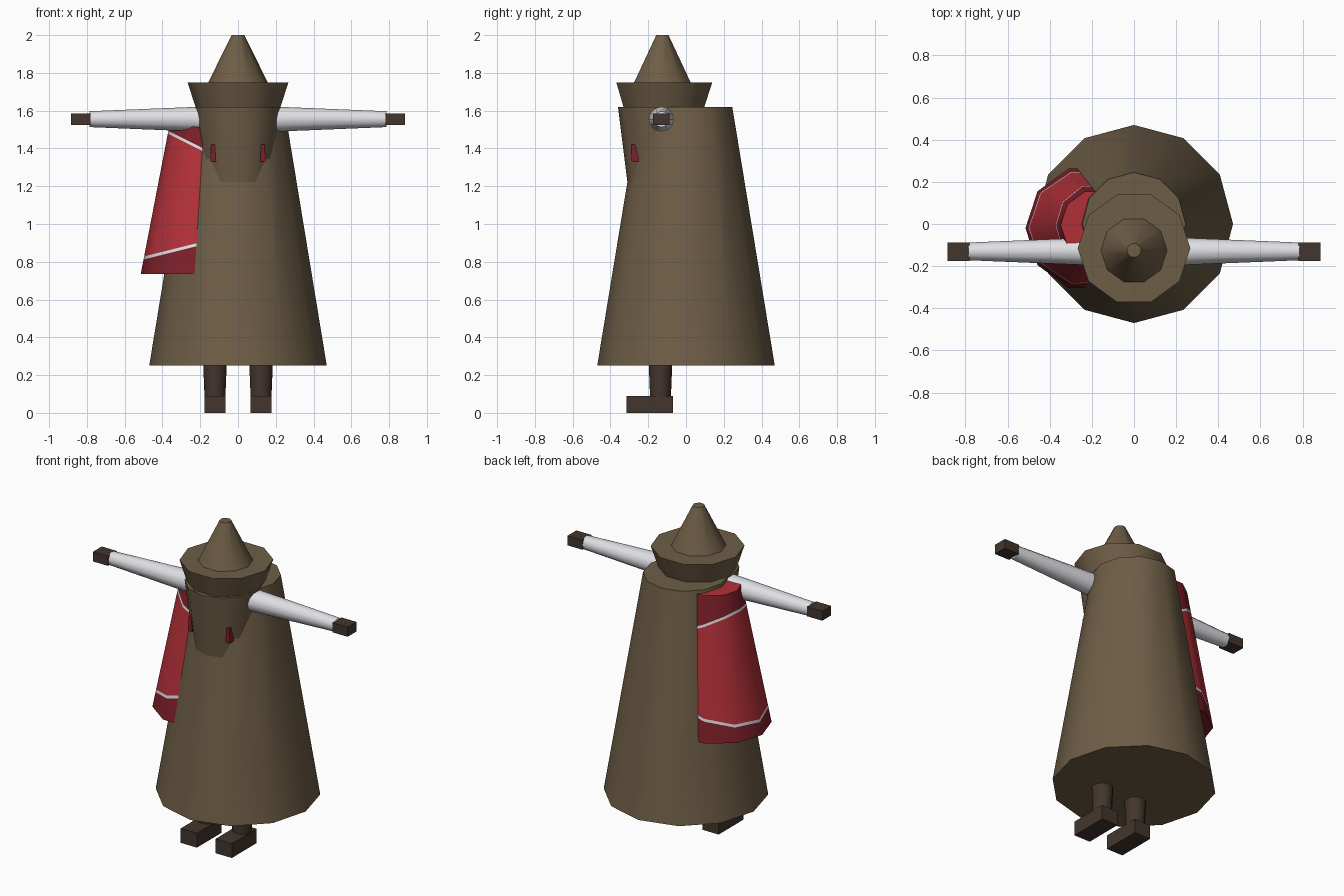
import bpy, bmesh, math
from mathutils import Vector

if "Cube" in bpy.data.objects:
    bpy.data.objects.remove(bpy.data.objects["Cube"])


def material(name, rgb):
    m = bpy.data.materials.new(name)
    m.diffuse_color = (*rgb, 1)
    m.use_nodes = True
    m.node_tree.nodes["Principled BSDF"].inputs["Base Color"].default_value = m.diffuse_color
    return m


BROWN = material("cloth_brown", (0.155, 0.11, 0.061))
DARK = material("leather_dark_brown", (0.055, 0.036, 0.027))
WHITE = material("sleeve_white", (0.74, 0.74, 0.78))
RED = material("cape_red", (0.45, 0.03, 0.04))
DEEP = material("hem_deep_red", (0.21, 0.014, 0.022))


def finish(bm, name, mats, angle=42):
    bmesh.ops.recalc_face_normals(bm, faces=bm.faces)
    me = bpy.data.meshes.new(name)
    bm.to_mesh(me)
    bm.free()
    for m in mats:
        me.materials.append(m)
    ob = bpy.data.objects.new(name, me)
    bpy.context.collection.objects.link(ob)
    bpy.ops.object.select_all(action='DESELECT')
    ob.select_set(True)
    bpy.context.view_layer.objects.active = ob
    bpy.ops.object.shade_smooth_by_angle(angle=math.radians(angle))
    return ob


def frustum(c0, r0, c1, r1, sides, axis='Z'):
    """Capped cone between two circles lying across the given axis."""
    bm = bmesh.new()
    rings = []
    for c, r in ((c0, r0), (c1, r1)):
        ring = []
        for i in range(sides):
            a = 2 * math.pi * i / sides
            u, v = r * math.cos(a), r * math.sin(a)
            off = Vector((u, v, 0)) if axis == 'Z' else Vector((0, u, v))
            ring.append(bm.verts.new(Vector(c) + off))
        rings.append(ring)
    for i in range(sides):
        j = (i + 1) % sides
        bm.faces.new((rings[0][i], rings[0][j], rings[1][j], rings[1][i]))
    bm.faces.new(rings[0][::-1])
    bm.faces.new(rings[1])
    return bm


def box(name, lo, hi, mat, top=1.0):
    """Box between two corners; top scales its upper width."""
    bm = bmesh.new()
    bmesh.ops.create_cube(bm, size=1)
    lo, hi = Vector(lo), Vector(hi)
    for v in bm.verts:
        k = top if v.co.z > 0 else 1
        v.co = Vector([(lo[i] + hi[i]) / 2 + v.co[i] * (hi[i] - lo[i]) * (k if i == 0 else 1)
                       for i in range(3)])
    return finish(bm, name, [mat])


# robe, head and hat
finish(frustum((0, 0, 0.25), 0.47, (0, 0, 1.62), 0.245, 12), "robe", [BROWN])
finish(frustum((0, -0.13, 1.22), 0.18, (0, -0.13, 1.62), 0.23, 12), "head", [BROWN])
finish(frustum((0, -0.117, 1.62), 0.225, (0, -0.115, 1.75), 0.267, 10), "hat_brim", [BROWN])
finish(frustum((0, -0.125, 1.75), 0.157, (0, -0.125, 2.0), 0.034, 10), "hat_cone", [BROWN])

# mirrored limbs and eyes
for s, side in ((-1, "left"), (1, "right")):
    finish(frustum((s * 0.15, -0.13, 1.555), 0.068, (s * 0.785, -0.13, 1.555), 0.042, 12, 'X'),
           "arm_" + side, [WHITE])
    xs = sorted((s * 0.78, s * 0.885))
    box("hand_" + side, (xs[0], -0.176, 1.525), (xs[1], -0.088, 1.585), DARK)
    finish(frustum((s * 0.122, -0.135, 0.08), 0.055, (s * 0.122, -0.135, 0.3), 0.064, 12),
           "leg_" + side, [DARK])
    xs = sorted((s * 0.065, s * 0.178))
    box("boot_" + side, (xs[0], -0.315, 0), (xs[1], -0.07, 0.09), DARK)
    box("eye_" + side, (s * 0.132 - 0.015, -0.288, 1.33), (s * 0.132 + 0.015, -0.25, 1.42), DEEP, 0.6)

# shoulder cape with sloping trim lines
bm = frustum((-0.217, -0.02, 0.735), 0.298, (-0.18, -0.005, 1.6), 0.168, 10)
TRIMS = ((0.82, 0.25, -0.5), (1.485, -0.5, -0.37))   # height, slope, at x
HALF = 0.008
for h, k, x0 in TRIMS:
    for d in (-HALF, HALF):
        bmesh.ops.bisect_plane(bm, geom=bm.verts[:] + bm.edges[:] + bm.faces[:],
                               plane_co=(x0, 0, h + d), plane_no=(-k, 0, 1))
for f in bm.faces:
    c = f.calc_center_median()
    low, high = [c.z - (h + k * (c.x - x0)) for h, k, x0 in TRIMS]
    if min(abs(low), abs(high)) < HALF:
        f.material_index = 1
    elif low < 0 or (high > 0 and c.z < 1.599):
        f.material_index = 2
finish(bm, "shoulder_cape", [RED, WHITE, DEEP])
